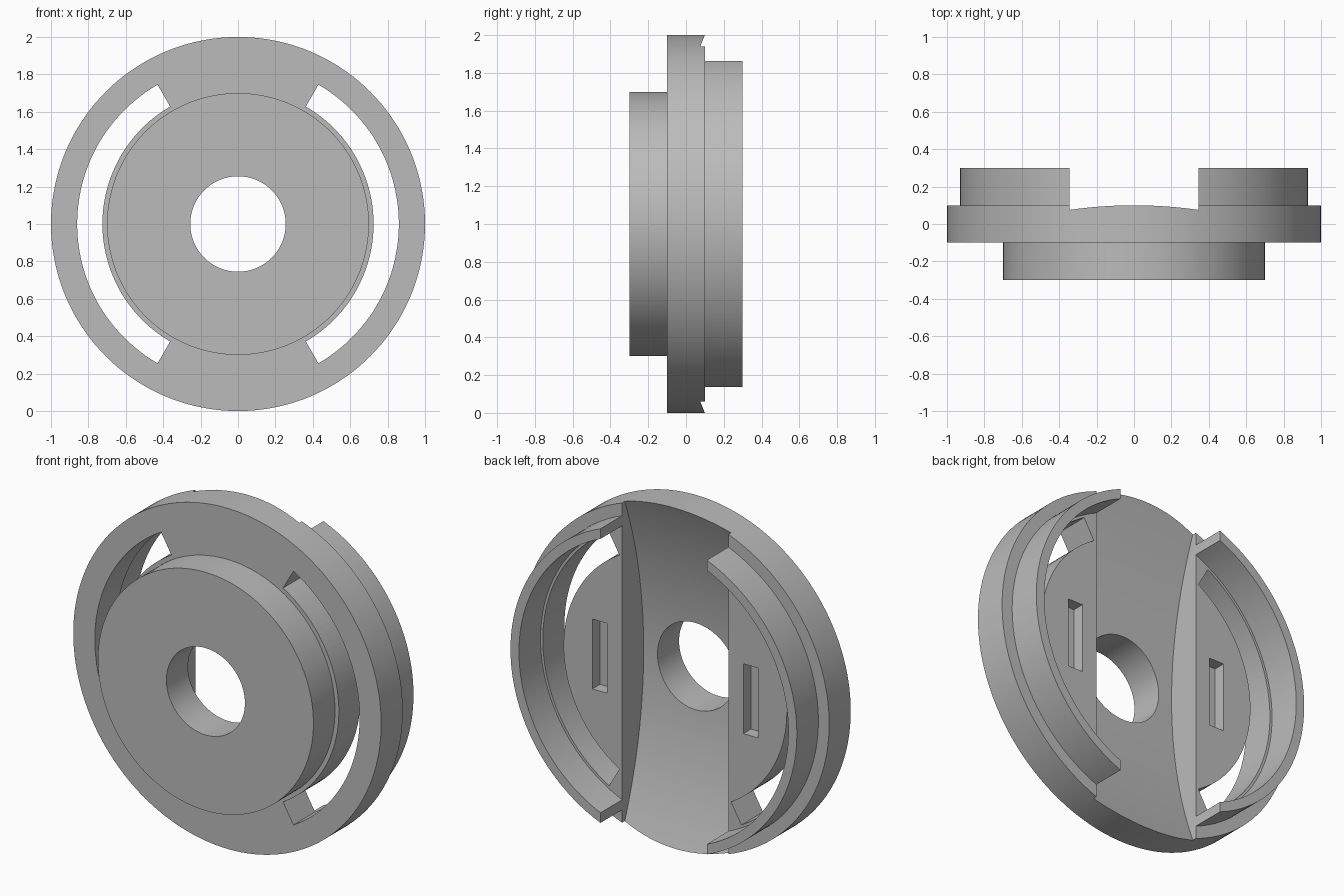
import bpy, bmesh, math
from mathutils import Vector

old = bpy.data.objects.get("Cube")
if old:
    bpy.data.objects.remove(old, do_unlink=True)

SEG = 144          # lathe segments
MID = 1.0          # height of the disc axis
CHANNEL = 0.345    # half width of the rear channel

grey = bpy.data.materials.new("plain grey")
grey.use_nodes = True
colour = (0.5, 0.5, 0.5, 1)
grey.diffuse_color = colour
grey.node_tree.nodes["Principled BSDF"].inputs["Base Color"].default_value = colour


def finish(bm, name):
    bmesh.ops.recalc_face_normals(bm, faces=bm.faces)
    mesh = bpy.data.meshes.new(name)
    bm.to_mesh(mesh)
    bm.free()
    mesh.materials.append(grey)
    obj = bpy.data.objects.new(name, mesh)
    bpy.context.collection.objects.link(obj)
    return obj


def lathe(name, profile):
    """Turn a closed (radius, y) profile around the y axis."""
    bm = bmesh.new()
    rings = []
    for i in range(SEG):
        a = math.tau * i / SEG
        rings.append([bm.verts.new((r * math.cos(a), y, MID + r * math.sin(a)))
                      for r, y in profile])
    n = len(profile)
    for i in range(SEG):
        a, b = rings[i], rings[(i + 1) % SEG]
        for j in range(n):
            k = (j + 1) % n
            bm.faces.new((a[j], a[k], b[k], b[j]))
    return finish(bm, name)


def prism(name, points, depth):
    """Extrude a flat outline along a vector."""
    bm = bmesh.new()
    face = bm.faces.new([bm.verts.new(p) for p in points])
    new = bmesh.ops.extrude_face_region(bm, geom=[face], use_keep_orig=True)
    verts = [g for g in new["geom"] if isinstance(g, bmesh.types.BMVert)]
    bmesh.ops.translate(bm, verts=verts, vec=Vector(depth))
    return finish(bm, name)


def arc(r, start, end, steps=48):
    for i in range(steps + 1):
        a = math.radians(start + (end - start) * i / steps)
        yield r * math.cos(a), MID + r * math.sin(a)


# Disc with front boss, centre bore and rear rim
body = lathe("mount_disc", [
    (0.255, -0.3), (0.70, -0.3), (0.70, -0.1), (1.0, -0.1), (1.0, 0.1),
    (0.93, 0.1), (0.93, 0.3), (0.875, 0.3), (0.875, 0.1), (0.255, 0.1)])

cutters = []

# Dished channel across the back, open at top and bottom
R = 2.6
floor = []
for i in range(65):
    z = -1.1 + 2.2 * i / 64
    floor.append((-CHANNEL, R - 0.1 - math.sqrt(R * R - z * z), MID + z))
floor += [(-CHANNEL, 0.5, MID + 1.1), (-CHANNEL, 0.5, MID - 1.1)]
cutters.append(prism("channel_cutter", floor, (2 * CHANNEL, 0, 0)))

for side, mid_angle in (("left", 0), ("right", 180)):
    # Curved through slot
    lo, hi = mid_angle - 60, mid_angle + 60
    outline = list(arc(0.86, lo, hi)) + list(arc(0.725, hi, lo))
    cutters.append(prism(side + "_slot_cutter",
                         [(x, -0.5, z) for x, z in outline], (0, 0.7, 0)))
    # Shallow rectangular pocket
    cx = 0.49 if side == "left" else -0.49
    rect = [(cx + sx * 0.048, 0.03, MID + sz * 0.205)
            for sx, sz in ((-1, -1), (1, -1), (1, 1), (-1, 1))]
    cutters.append(prism(side + "_pocket_cutter", rect, (0, 0.2, 0)))

# Carve the disc, then discard the cutters
bpy.ops.object.select_all(action="DESELECT")
bpy.context.view_layer.objects.active = body
body.select_set(True)
for cutter in cutters:
    cutter.hide_render = True
    mod = body.modifiers.new(cutter.name, "BOOLEAN")
    mod.operation = "DIFFERENCE"
    mod.solver = "EXACT"
    mod.object = cutter
    bpy.ops.object.modifier_apply(modifier=mod.name)
    bpy.data.objects.remove(cutter, do_unlink=True)

bpy.ops.object.shade_smooth_by_angle(angle=math.radians(25))
